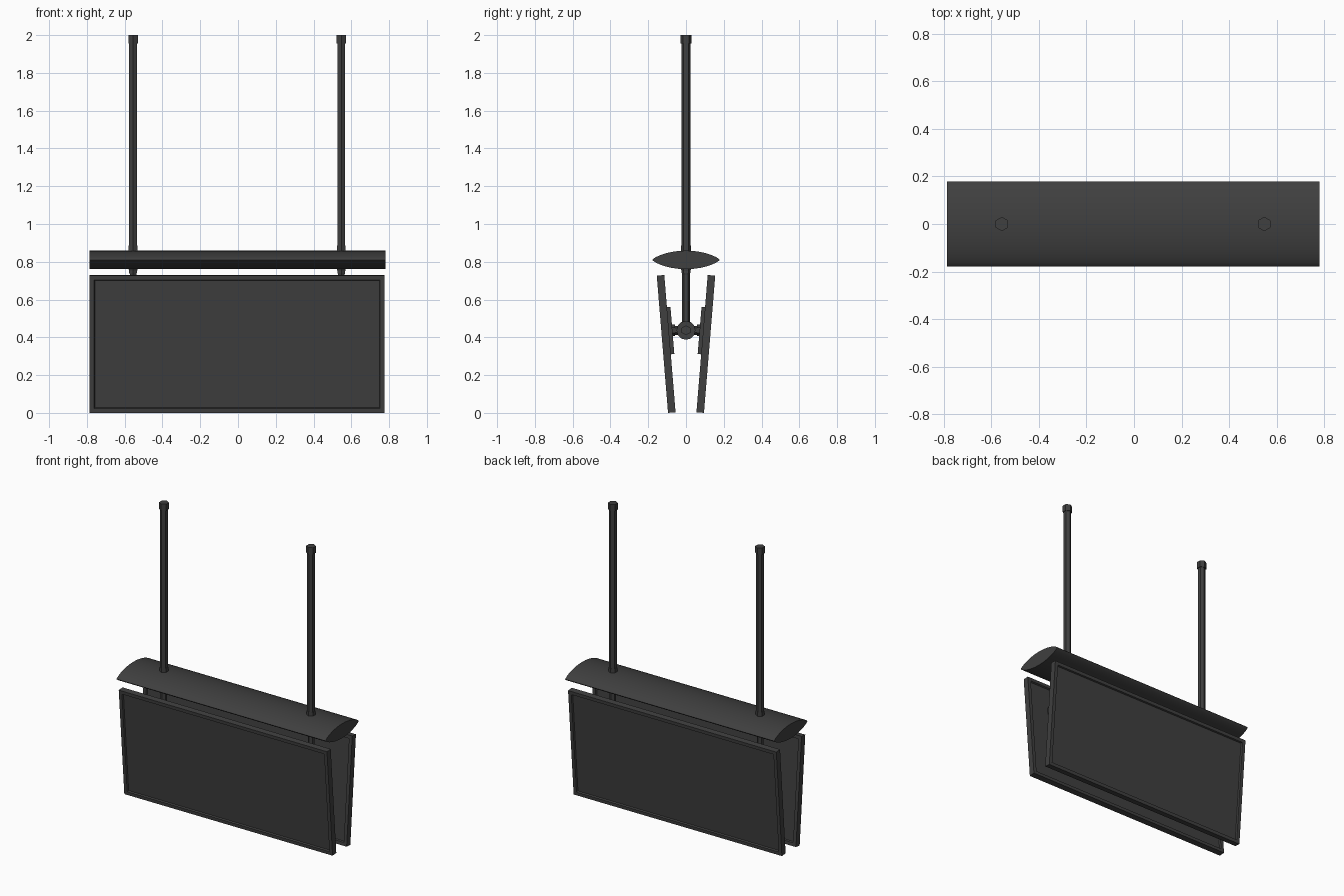
import bpy, bmesh, math
from mathutils import Matrix, Vector

if "Cube" in bpy.data.objects:
    bpy.data.objects.remove(bpy.data.objects["Cube"])

TILT = math.atan(0.06 / 0.73)
POLE_X = (-0.555, 0.547)

dark = bpy.data.materials.new("dark_grey")
dark.diffuse_color = (0.05, 0.05, 0.05, 1)
dark.use_nodes = True
dark.node_tree.nodes["Principled BSDF"].inputs["Base Color"].default_value = dark.diffuse_color


def add(name, bm, matrix=Matrix()):
    bmesh.ops.recalc_face_normals(bm, faces=bm.faces)
    me = bpy.data.meshes.new(name)
    bm.to_mesh(me)
    bm.free()
    me.materials.append(dark)
    ob = bpy.data.objects.new(name, me)
    ob.matrix_world = matrix
    bpy.context.collection.objects.link(ob)
    return ob


def rod(name, a, b, r1, r2=None, sides=6):
    """Prism or cone running from point a to point b."""
    a, b = Vector(a), Vector(b)
    bm = bmesh.new()
    bmesh.ops.create_cone(bm, cap_ends=True, segments=sides, radius1=r1,
                          radius2=r1 if r2 is None else r2, depth=(b - a).length)
    rot = (b - a).to_track_quat('Z', 'Y').to_matrix().to_4x4()
    return add(name, bm, Matrix.Translation((a + b) / 2) @ rot)


def box(size):
    bm = bmesh.new()
    bmesh.ops.create_cube(bm, size=1)
    bmesh.ops.scale(bm, vec=size, verts=bm.verts)
    return bm


# Lens-section canopy
half = []
N = 14
for i in range(N + 1):
    t = -math.cos(math.pi * i / N)
    half.append((0.178 * t, 0.049 * max(0, 1 - t * t) ** 0.75))
profile = half + [(y, -z) for y, z in half[-2:0:-1]]
bm = bmesh.new()
face = bm.faces.new([bm.verts.new((-0.785, y, 0.81 + z)) for y, z in profile])
ext = bmesh.ops.extrude_face_region(bm, geom=[face])
bmesh.ops.translate(bm, vec=(1.565, 0, 0),
                    verts=[v for v in ext["geom"] if isinstance(v, bmesh.types.BMVert)])
canopy = add("canopy", bm)
bpy.context.view_layer.objects.active = canopy
canopy.select_set(True)
bpy.ops.object.shade_smooth_by_angle(angle=math.radians(35))

# Two tilted screens, each with a recessed panel on both faces
for side, label in ((-1, "front"), (1, "back")):
    rot = Matrix.Rotation(-side * TILT, 4, 'X')
    bm = box((1.56, 0.04, 0.729))
    bm.normal_update()
    for f in [f for f in bm.faces if abs(f.normal.y) > 0.9]:
        n = f.normal.copy()
        bmesh.ops.inset_region(bm, faces=[f], thickness=0.032)
        bmesh.ops.inset_region(bm, faces=[f], thickness=0.006)
        bmesh.ops.translate(bm, verts=f.verts, vec=-n * 0.01)
    add(label + "_screen", bm, Matrix.Translation((-0.005, side * 0.105, 0.365)) @ rot)

    # Mounting plates and arms at each pole
    for x in POLE_X:
        add(label + "_mount_plate", box((0.14, 0.03, 0.25)),
            Matrix.Translation((x, side * 0.087, 0.435)) @ rot)
        rod(label + "_arm", (x, 0, 0.437), (x, side * 0.08, 0.437), 0.024)
        rod(label + "_arm_flange", (x, side * 0.058, 0.437), (x, side * 0.076, 0.437), 0.03)

# Hanging poles with caps, collars and hubs
for x in POLE_X:
    rod("pole", (x, 0, 0.74), (x, 0, 1.97), 0.024)
    rod("pole_cap", (x, 0, 1.955), (x, 0, 2.0), 0.03)
    rod("canopy_collar", (x, 0, 0.76), (x, 0, 0.885), 0.027)
    rod("collar_tip", (x, 0, 0.73), (x, 0, 0.765), 0.02, 0.027)
    rod("drop_rod", (x, 0, 0.44), (x, 0, 0.76), 0.02)
    rod("hub", (x - 0.035, 0, 0.437), (x + 0.035, 0, 0.437), 0.05, sides=12)

# Crossbar through both hubs
rod("crossbar", (POLE_X[0] - 0.045, 0, 0.437), (POLE_X[1] + 0.045, 0, 0.437), 0.026)
